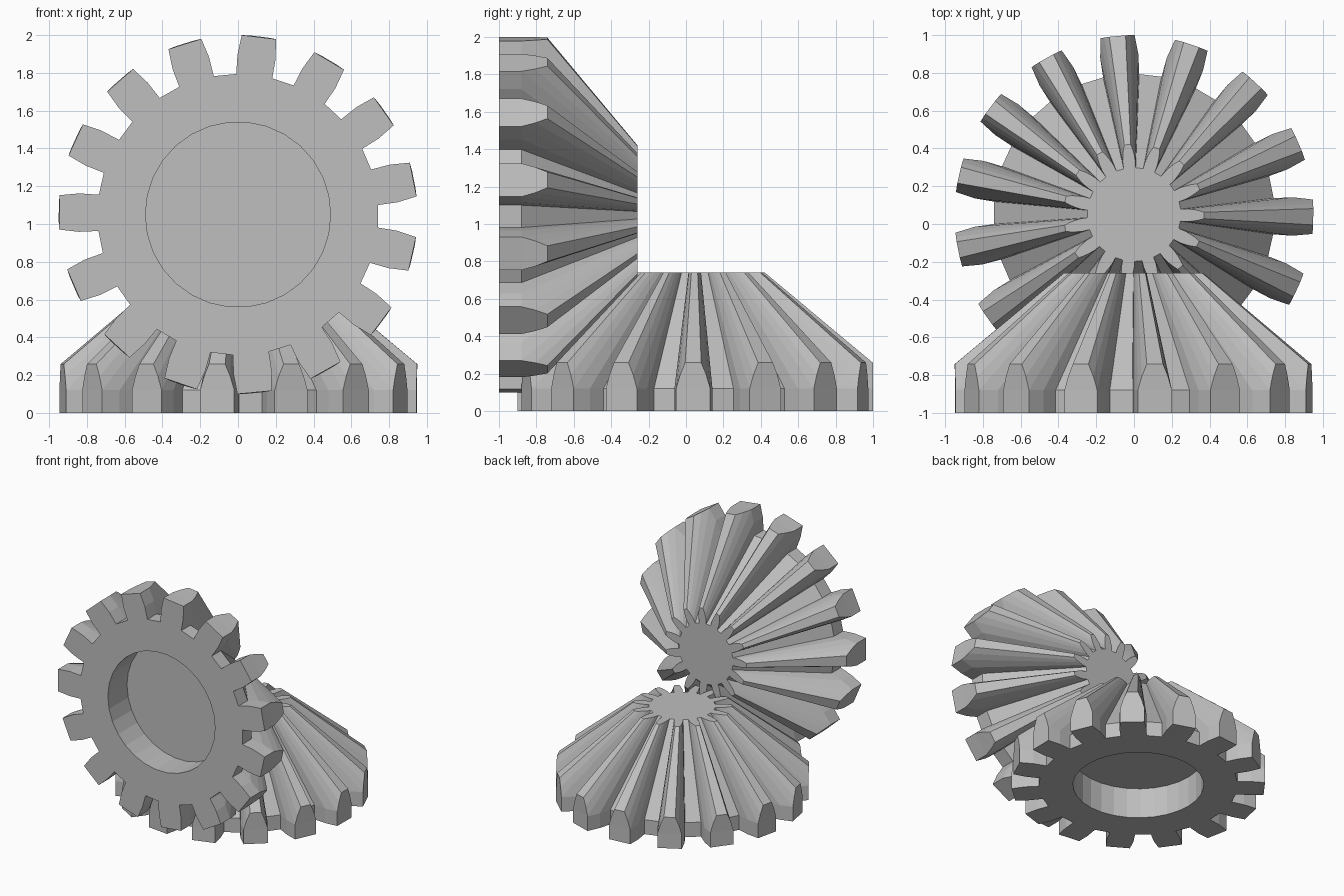
import bpy, bmesh
from math import sin, cos, pi, radians

cube = bpy.data.objects.get("Cube")
if cube:
    bpy.data.objects.remove(cube, do_unlink=True)

TEETH = 15
APEX = 1.05            # height where the pitch cones meet
TOP = 0.74             # height of the small end
RIM = 0.12             # height of the straight-sided rim
OUTER = 0.95           # outer radius of the teeth
BORE_R, BORE_DEPTH, BORE_SIDES = 0.49, 0.25, 30
SPLIT = OUTER / (APEX - RIM)
# Tooth flank: (radius per unit distance from the apex, half angle in degrees)
FLANK = [(0.8, 7.4), (0.91, 6.9), (SPLIT, 5.5), (1.11, 4.2), (1.2, 2.6)]

grey = bpy.data.materials.new("Light grey")
grey.use_nodes = True
colour = (0.52, 0.52, 0.52, 1)
grey.diffuse_color = colour
grey.node_tree.nodes["Principled BSDF"].inputs["Base Color"].default_value = colour


def bevel_gear(name, phase, location, tilt):
    bm = bmesh.new()

    def point(r, a, z):
        return bm.verts.new((r * cos(a), r * sin(a), z))

    # One column of points per flank line: small end, large end, base
    columns = []
    for t in range(TEETH):
        centre = radians(phase) + t * 2 * pi / TEETH
        sides = [(k, -1) for k in range(len(FLANK))]
        sides += [(k, 1) for k in reversed(range(len(FLANK)))]
        for k, side in sides:
            slope, half = FLANK[k]
            a = centre + side * radians(half)
            low_z = max(RIM, APEX - OUTER / slope)
            low_r = slope * (APEX - low_z)
            base = point(low_r, a, 0) if k <= 2 else None
            columns.append((point(slope * (APEX - TOP), a, TOP),
                            point(low_r, a, low_z), base))

    # Conical flanks, tips and roots, with the straight rim beneath
    for i, c in enumerate(columns):
        n = columns[(i + 1) % len(columns)]
        bm.faces.new((c[0], c[1], n[1], n[0]))
        if c[2] and n[2]:
            bm.faces.new((c[1], c[2], n[2], n[1]))

    # Outer ends of the teeth
    per = 2 * len(FLANK)
    for t in range(TEETH):
        tooth = columns[t * per:(t + 1) * per]
        left, right = tooth[:len(FLANK)], tooth[:len(FLANK) - 1:-1]
        bm.faces.new((left[2][1], left[2][2], right[2][2], right[2][1]))
        for k in (2, 3):
            bm.faces.new((left[k][1], right[k][1], right[k + 1][1], left[k + 1][1]))

    # Small end cap
    bm.faces.new([c[0] for c in columns])

    # Blind bore in the base
    angles = [2 * pi * i / BORE_SIDES for i in range(BORE_SIDES)]
    mouth = [point(BORE_R, a, 0) for a in angles]
    floor = [point(BORE_R, a, BORE_DEPTH) for a in angles]
    for i in range(BORE_SIDES):
        j = (i + 1) % BORE_SIDES
        bm.faces.new((mouth[i], mouth[j], floor[j], floor[i]))
    bm.faces.new(floor)

    # Flat base ring between the bore and the tooth outline
    open_edges = [e for e in bm.edges if e.is_boundary]
    outline = [c[2] for c in columns if c[2]]
    open_edges = [e for e in open_edges if all(abs(v.co.z) < 1e-5 for v in e.verts)]
    bmesh.ops.triangle_fill(bm, edges=open_edges, use_beauty=True, normal=(0, 0, -1))
    flat = [f for f in bm.faces if all(abs(v.co.z) < 1e-5 for v in f.verts)]
    inner = {e for f in flat for e in f.edges if all(g in flat for g in e.link_faces)}
    bmesh.ops.join_triangles(bm, faces=flat, angle_face_threshold=pi,
                             angle_shape_threshold=pi) if inner and outline else None

    bmesh.ops.recalc_face_normals(bm, faces=bm.faces[:])
    mesh = bpy.data.meshes.new(name)
    bm.to_mesh(mesh)
    bm.free()
    mesh.materials.append(grey)
    obj = bpy.data.objects.new(name, mesh)
    obj.location = location
    obj.rotation_euler = (tilt, 0, 0)
    bpy.context.collection.objects.link(obj)


# Two identical gears meshing at a right angle
bevel_gear("lower_bevel_gear", -0.7, (0, 0.05, 0), 0)
bevel_gear("upright_bevel_gear", -11.3, (0, -1, APEX), -pi / 2)
